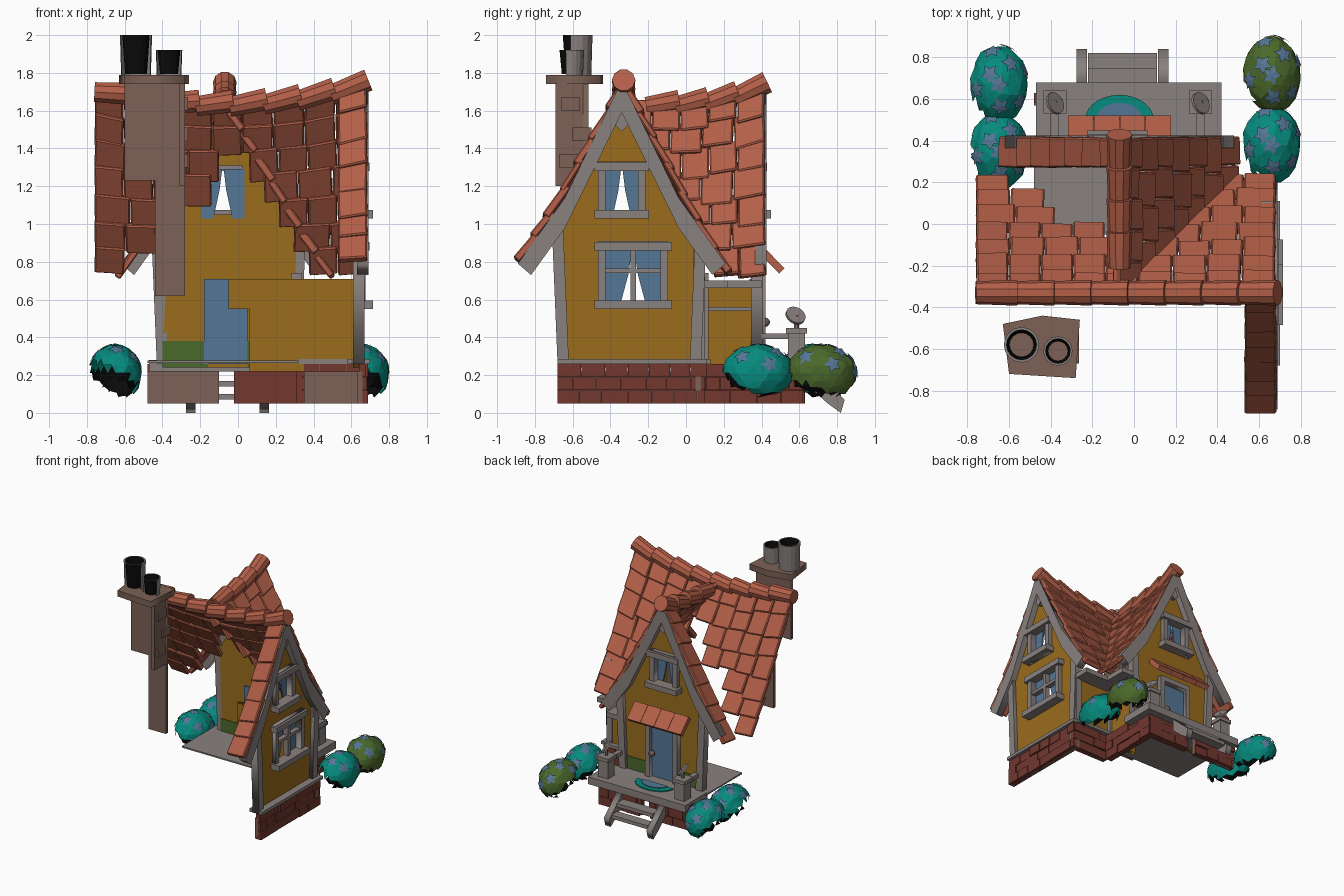
import bpy, bmesh, math, random
from mathutils import Matrix, Vector

random.seed(4)
if bpy.data.objects.get("Cube"):
    bpy.data.objects.remove(bpy.data.objects["Cube"])


def colour(name, rgb):
    m = bpy.data.materials.new(name)
    m.use_nodes = True
    m.diffuse_color = (*rgb, 1)
    m.node_tree.nodes["Principled BSDF"].inputs["Base Color"].default_value = (*rgb, 1)
    return m


ROOF = colour("terracotta", (.45, .115, .065))
WALL = colour("ochre", (.32, .15, .012))
TRIM = colour("warm grey", (.25, .22, .21))
BRICK = colour("dark brick", (.17, .038, .028))
BROWN = colour("chimney brown", (.2, .12, .093))
TEAL = colour("teal", (.002, .26, .21))
GREEN = colour("leaf green", (.07, .14, .024))
BLUE = colour("dusty blue", (.09, .18, .3))
BLACK = colour("black", (.003, .003, .003))

I = Matrix()


def finish(name, bm, *mats, frame=I):
    me = bpy.data.meshes.new(name)
    bm.to_mesh(me)
    bm.free()
    for m in mats:
        me.materials.append(m)
    ob = bpy.data.objects.new(name, me)
    ob.matrix_world = frame
    bpy.context.collection.objects.link(ob)
    return ob


def add_box(bm, lo, hi):
    lo, hi = Vector(lo), Vector(hi)
    m = Matrix.Translation((lo + hi) / 2) @ Matrix.Diagonal((*(hi - lo), 1))
    bmesh.ops.create_cube(bm, size=1, matrix=m)


def box(name, mat, lo, hi, frame=I):
    bm = bmesh.new()
    add_box(bm, lo, hi)
    finish(name, bm, mat, frame=frame)


def plate(name, mat, frame, outline, v=0, depth=.04, holes=()):
    """Flat board with optional openings, centred at offset v along the frame normal."""
    cu = bpy.data.curves.new(name, 'CURVE')
    cu.dimensions, cu.fill_mode, cu.extrude = '2D', 'BOTH', depth / 2
    for pts in [outline, *holes]:
        sp = cu.splines.new('POLY')
        sp.points.add(len(pts) - 1)
        for p, q in zip(sp.points, pts):
            p.co = (q[0], q[1], 0, 1)
        sp.use_cyclic_u = True
    tmp = bpy.data.objects.new(name + "_curve", cu)
    bpy.context.collection.objects.link(tmp)
    bpy.context.view_layer.update()
    me = bpy.data.meshes.new_from_object(tmp.evaluated_get(bpy.context.evaluated_depsgraph_get()))
    bpy.data.objects.remove(tmp)
    me.materials.clear()
    me.materials.append(mat)
    ob = bpy.data.objects.new(name, me)
    ob.matrix_world = frame @ Matrix.Translation((0, 0, v))
    bpy.context.collection.objects.link(ob)


def rect(u0, u1, z0, z1):
    return [(u0, z0), (u1, z0), (u1, z1), (u0, z1)]


def frame_of(x, y, z, origin):
    return Matrix.Translation(origin) @ Matrix((x, y, z)).transposed().to_4x4()


# Gable frames: u runs along the wall, second axis is up, third points outward
UP = (0, 0, 1)
SIDE = frame_of((0, 1, 0), UP, (1, 0, 0), (.625, -.30, 0))
BACK = frame_of((-1, 0, 0), UP, (0, 1, 0), (-.05, .36, 0))


# Windows with trim, sill, lintel and parted curtains
def window(name, fr, u, z0, z1, hw, bars):
    t = .04
    plate(name + "_frame", TRIM, fr, rect(u - hw, u + hw, z0, z1), .025, .05,
          [rect(u - hw + t, u + hw - t, z0 + t, z1 - t)])
    for part, z, d in (("sill", z0, .09), ("lintel", z1 - .05, .07)):
        box(name + "_" + part, TRIM, (u - hw - .02, z, 0), (u + hw + .02, z + .045, d), fr)
    for s in (-1, 1):
        plate(name + "_curtain", BLUE, fr, [(u + s * hw * .92, z0), (u + s * hw * .92, z1 - .04),
              (u + s * .004, z1 - .04), (u + s * hw * .14, (z0 + z1) / 2), (u + s * hw * .4, z0)], -.01, .012)
    if bars:
        box(name + "_mullion", TRIM, (u - .015, z0, 0), (u + .015, z1, .04), fr)
        box(name + "_crossbar", TRIM, (u - hw, .74, 0), (u + hw, .765, .04), fr)


def gable(name, fr, p, openings):
    plate(name + "_wall", WALL, fr, [(-.34, .24), (.34, .24), (.36, .95), (p, 1.62), (-.36, .95)], 0, .03,
          [rect(u - w + .02, u + w - .02, a + .02, b - .02) for u, a, b, w in openings])
    for s in (-1, 1):
        plate(name + "_corner_post", TRIM, fr, [(s * .32, .26), (s * .38, .26), (s * .41, .98), (s * .35, .98)], .015, .06)
        plate(name + "_barge_board", TRIM, fr, [(p, 1.76), (p + s * .30, 1.14), (p + s * .55, .79),
              (p + s * .48, .73), (p + s * .30, .98), (p, 1.59)], .035, .06)
    plate(name + "_peak_piece", TRIM, fr, [(p - .06, 1.55), (p, 1.49), (p + .06, 1.55), (p, 1.66)], .02, .05)
    for i, (u, a, b, w) in enumerate(openings):
        window(name + "_window_%d" % i, fr, u, a, b, w, w > .15)


gable("side_gable", SIDE, -.04, [(-.04, 1.03, 1.33, .125), (.02, .55, .91, .185)])
gable("back_gable", BACK, .02, [(.03, 1.03, 1.33, .125)])

# Low walls joining the two gables, the floor and the sills
plate("wing_rear_wall", WALL, frame_of((1, 0, 0), UP, (0, -1, 0), (0, .075, 0)),
      [(.06, .22), (.62, .22), (.62, .71), (-.05, .71), (-.05, .55), (.06, .55)], 0, .03)
box("porch_side_wall", WALL, (.29, .08, .24), (.32, .38, .69))
box("rear_corner_post", TRIM, (.61, .04, .26), (.66, .1, .88))
box("inner_corner_post", TRIM, (.28, .07, .26), (.34, .12, .74))
box("porch_wall_rail", TRIM, (.31, .09, .54), (.33, .38, .56))
box("side_eave_board", TRIM, (.30, .12, .66), (.45, .40, .70))
box("rear_eave_board", TRIM, (.32, .09, .66), (.66, .22, .70))
box("floor", TRIM, (-.48, -.05, .265), (.32, .42, .277))
box("side_sill", TRIM, (.58, -.68, .26), (.7, .11, .285))
box("rear_sill", TRIM, (.32, .06, .26), (.66, .13, .285))

# Door with frame, knob, green skirting and canopy
for u in (-.22, .23):
    box("skirting", GREEN, (u - .12, .24, -.02), (u + .12, .38, .02), BACK)
plate("door_frame", TRIM, BACK, rect(-.13, .16, .26, .76), .03, .06, [rect(-.09, .12, .25, .72)])
box("door", BLUE, (-.1, .26, -.025), (.13, .71, .03), BACK)
bm = bmesh.new()
bmesh.ops.create_icosphere(bm, subdivisions=2, radius=.025, matrix=Matrix.Translation((-.07, .48, .06)))
finish("door_knob", bm, BROWN, frame=BACK)
bm = bmesh.new()
for k in range(4):
    m = Matrix.Translation((-.255 + .124 * k, .455, .805)) @ Matrix.Rotation(-.8, 4, 'X')
    bmesh.ops.create_cube(bm, size=1, matrix=m @ Matrix.Diagonal((.122, .15, .04, 1)))
finish("door_canopy", bm, ROOF)

# Roof tiles laid in rows down a shared curved slope
SLOPE = [(0, 1.62), (.22, 1.265), (.35, 1.03), (.57, .69)]
ROWS, STEP = 7, .079


def slope_z(d):
    for (d0, z0), (d1, z1) in zip(SLOPE, SLOPE[1:]):
        if d <= d1 or d1 == SLOPE[-1][0]:
            return z0 + (z1 - z0) * (d - d0) / (d1 - d0)


def lay_tiles(name, place, spans):
    bm = bmesh.new()
    for i, (a0, a1) in enumerate(spans):
        n = max(1, round((a1 - a0) / .16))
        w = (a1 - a0) / n
        for k in range(n):
            a = a0 + w * (k + .5)
            d0, d1 = i * STEP - .018, (i + 1) * STEP + .012 + random.uniform(-.01, .01)
            top, low = place(a, d0), place(a, d1)
            low.z += .03
            along = (place(a + .05, d0) - place(a - .05, d0)).normalized()
            down = (low - top).normalized()
            nor = down.cross(along)
            if nor.z < 0:
                nor, along = -nor, -along
            m = frame_of(down * (low - top).length, along * (w - .003),
                         nor * random.uniform(.03, .045), (top + low) / 2)
            bmesh.ops.create_cube(bm, size=1, matrix=m @ Matrix.Rotation(random.uniform(-.04, .04), 4, 'Z'))
    ob = finish(name, bm, ROOF)
    ob.modifiers.new("soft_edges", 'BEVEL').width = .007


def main_place(sign, flare=0):
    return lambda a, d: Vector((a, -.33 + sign * d,
                                slope_z(d) + flare * d * d + .18 * (a + .1) ** 2 * (1 - d / .6)))


def cross_place(sign):
    return lambda a, d: Vector((-.07 + sign * d, a, slope_z(d) + .36 * max(0, a + .1) ** 2 * (1 - d / .6)))


lay_tiles("main_roof_left", main_place(1), [(-.76, e) for e in (.02, .02, -.1, -.14, -.38, -.43, -.6)])
lay_tiles("main_roof_right", main_place(1), [(max(.02, i * STEP - .1), .68) for i in range(ROWS)])
lay_tiles("main_roof_front_strip", main_place(-1, .25), [(.53, .685)] * ROWS)
lay_tiles("cross_roof_right", cross_place(1), [(i * STEP - .33, .42) for i in range(ROWS)])
lay_tiles("cross_roof_left", cross_place(-1), [(.27, .42)] * ROWS)


def ridge(name, place, a0, a1, n):
    bm = bmesh.new()
    w = (a1 - a0) / n
    for k in range(n):
        p, q = place(a0 + w * k - .01, 0), place(a0 + w * (k + 1) + .01, 0)
        q.z += .03
        rot = (q - p).to_track_quat('Z', 'X').to_matrix().to_4x4()
        bmesh.ops.create_cone(bm, cap_ends=True, segments=10, radius1=.055, radius2=.062,
                              depth=(q - p).length, matrix=Matrix.Translation((p + q) / 2) @ rot)
    finish(name, bm, ROOF)


ridge("main_ridge", main_place(1), -.75, .68, 8)
ridge("cross_ridge", cross_place(1), -.2, .42, 4)


# Brick footings: backing panel with three courses standing proud
def footing(name, length, fr, back):
    box(name + "_backing", back, (0, .05, -.03), (length, .22, 0), fr)
    bm = bmesh.new()
    for r in range(3):
        u = -.05 * (r % 2)
        while u < length - .01:
            w = random.uniform(.1, .14)
            add_box(bm, (max(u, 0), .05 + r * .07, -.02),
                    (min(u + w, length), .118 + r * .07, random.uniform(.012, .03)))
            u += w + .003
    finish(name + "_bricks", bm, BRICK, frame=fr)


footing("side_footing", .78, frame_of((0, 1, 0), UP, (1, 0, 0), (.66, -.68, 0)), BROWN)
footing("porch_side_footing", .52, frame_of((0, 1, 0), UP, (1, 0, 0), (.34, .1, 0)), BRICK)
footing("rear_footing", .33, frame_of((-1, 0, 0), UP, (0, 1, 0), (.68, .08, 0)), BROWN)
footing("porch_left_footing", .38, frame_of((-1, 0, 0), UP, (0, 1, 0), (-.1, .6, 0)), BROWN)
footing("porch_right_footing", .38, frame_of((-1, 0, 0), UP, (0, 1, 0), (.36, .6, 0)), BRICK)

# Porch deck, posts with tilted discs, mat and steps
box("porch_deck", TRIM, (-.47, .39, .22), (.42, .68, .28))
for x in (-.38, .32):
    box("porch_post", TRIM, (x - .045, .54, .28), (x + .045, .63, .42))
    box("porch_post_cap", TRIM, (x - .055, .53, .42), (x + .055, .64, .45))
    box("porch_rail", TRIM, (x - .02, .4, .39), (x + .02, .54, .42))
    bm = bmesh.new()
    bmesh.ops.create_cone(bm, cap_ends=True, segments=16, radius1=.055, radius2=.055, depth=.015,
                          matrix=Matrix.Translation((x, .58, .515)) @ Matrix.Rotation(.9, 4, (-.5, 1, 0)))
    bmesh.ops.create_cone(bm, cap_ends=True, segments=6, radius1=.012, radius2=.012, depth=.07,
                          matrix=Matrix.Translation((x, .585, .48)))
    finish("porch_lamp", bm, TRIM)
for name, mat, r, z in (("mat", TEAL, 1, .285), ("mat_centre", BLUE, .68, .291)):
    arc = [(math.cos(t * math.pi / 14) * .165 * r, math.sin(t * math.pi / 14) * .12 * r) for t in range(15)]
    plate(name, mat, Matrix.Translation((-.07, .5, z)), arc, 0, .009)
box("upper_step", TRIM, (-.22, .66, .14), (.11, .75, .17))
box("lower_step", TRIM, (-.22, .74, .07), (.11, .82, .10))
for x in (-.25, .14):
    plate("step_stringer", TRIM, frame_of((0, 1, 0), UP, (1, 0, 0), (x, 0, 0)),
          [(.66, .23), (.84, .07), (.82, 0), (.75, .05), (.66, .13)], 0, .05)

# Chimney: rear and side shells, cap and two pots whose front casing is open
plate("chimney_rear", BROWN, frame_of((1, 0, 0), UP, (0, -1, 0), (0, -.53, 0)),
      [(-.44, .62), (-.28, .62), (-.28, 1.75), (-.6, 1.75), (-.6, 1.23), (-.44, 1.23)], 0, .03)
box("chimney_side", BROWN, (-.31, -.69, 1.2), (-.28, -.52, 1.75))
for y, z in ((-.66, 1.6), (-.6, 1.44), (-.67, 1.3)):
    box("chimney_block", BROWN, (-.3, y, z), (-.265, y + .1, z + .07))
plate("chimney_cap", BROWN, Matrix.Translation((0, 0, 1.765)),
      [(-.63, -.48), (-.44, -.44), (-.26, -.46), (-.28, -.74), (-.6, -.72)], 0, .05)
for x, y, r, top in ((-.54, -.58, .085, 2), (-.365, -.61, .07, 1.92)):
    bm = bmesh.new()
    rings = []
    for rad, z in ((r * .92, 1.77), (r, top), (r * .85, top), (r * .68, 1.795)):
        rings.append([bm.verts.new((x + rad * math.cos(k * math.pi / 8), y + rad * math.sin(k * math.pi / 8), z))
                      for k in range(16)])
    for j in range(3):
        for k in range(16):
            if j > 0 or k < 9 or k == 15:
                q = (k + 1) % 16
                f = bm.faces.new((rings[j][k], rings[j][q], rings[j + 1][q], rings[j + 1][k]))
                f.material_index = int(j == 2)
    finish("chimney_pot", bm, TRIM, BLACK)


# Flowering bushes: ragged leaf shells with a dark lining, dotted with stars
def bush(name, mat, x, y):
    size, facing = Vector((.14, .185, .15)), Vector((.45, .35, .8))
    fr = Matrix.Translation((x, y, .21))
    for part, scale, ceiling, cut, skin in (("leaves", 1, 2, -.15, mat), ("lining", .93, .1, -.35, BLACK)):
        bm = bmesh.new()
        bmesh.ops.create_icosphere(bm, subdivisions=3, radius=1)
        hidden = [f for f in bm.faces if f.calc_center_median().z > ceiling
                  or f.calc_center_median().dot(facing) < cut + random.uniform(-.12, .08)]
        bmesh.ops.delete(bm, geom=hidden, context='FACES')
        for v in bm.verts:
            v.co = v.co * size * random.uniform(.97, 1.04) * scale
        finish(name + "_" + part, bm, skin, frame=fr)
    bm = bmesh.new()
    for k in range(12):
        h = 1 - k * .085
        t, r = k * 2.4, math.sqrt(1 - h * h)
        n = Vector((r * math.cos(t), r * math.sin(t), h))
        if n.dot(facing) > .05:
            nor = Vector(a / b for a, b in zip(n, size)).normalized()
            m = Matrix.Translation(n * size * 1.045) @ nor.to_track_quat('Z', 'Y').to_matrix().to_4x4()
            tips = [m @ Vector((q * math.cos(j * math.pi / 5), q * math.sin(j * math.pi / 5), -q * q * 3))
                    for j in range(10) for q in [.05 if j % 2 else .026]]
            mid = bm.verts.new(m.translation)
            ring = [bm.verts.new(p) for p in tips]
            for j in range(10):
                bm.faces.new((mid, ring[j], ring[(j + 1) % 10]))
    finish(name + "_stars", bm, BLUE, frame=fr)


bush("left_rear_bush", TEAL, -.65, .67)
bush("left_near_bush", TEAL, -.65, .35)
bush("right_near_bush", TEAL, .66, .38)
bush("right_rear_bush", GREEN, .66, .715)
